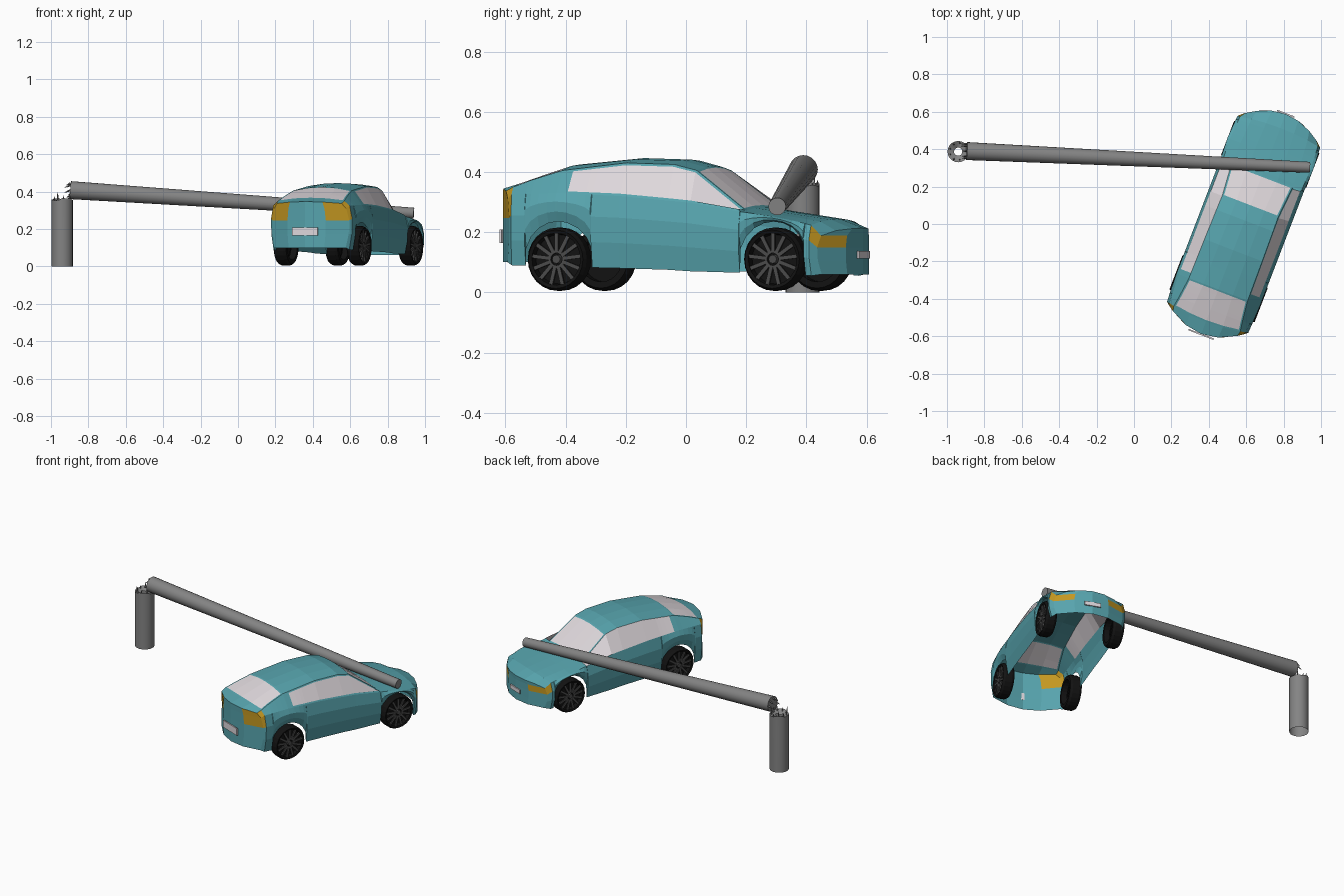
import bpy, bmesh, math, random
from mathutils import Vector, Matrix

if "Cube" in bpy.data.objects:
    bpy.data.objects.remove(bpy.data.objects["Cube"])
random.seed(4)

def mat(name, col):
    m = bpy.data.materials.new(name)
    m.diffuse_color = (*col, 1)
    m.use_nodes = True
    m.node_tree.nodes["Principled BSDF"].inputs["Base Color"].default_value = m.diffuse_color
    return m

TEAL = mat("teal paint", (.095, .37, .42))
GLASS = mat("pale glass", (.74, .69, .72))
AMBER = mat("amber light", (.55, .31, .015))
RUBBER = mat("black rubber", (.006, .006, .006))
SPOKE = mat("dark metal", (.07, .07, .07))
GREY = mat("pole grey", (.23, .23, .23))
CAR = Matrix.Translation((.585, 0, 0)) @ Matrix.Rotation(math.radians(-21), 4, 'Z')

def finish(bm, name, mats, matrix=Matrix(), smooth=False):
    bmesh.ops.recalc_face_normals(bm, faces=bm.faces)
    me = bpy.data.meshes.new(name)
    bm.to_mesh(me)
    bm.free()
    for m in mats:
        me.materials.append(m)
    if smooth:
        me.polygons.foreach_set("use_smooth", [True] * len(me.polygons))
        me.set_sharp_from_angle(angle=math.radians(35))
    ob = bpy.data.objects.new(name, me)
    ob.matrix_world = matrix
    bpy.context.collection.objects.link(ob)
    return ob

def rod(bm, a, b, r1, r2, sides=20, caps=True):
    a, b = Vector(a), Vector(b)
    d = b - a
    m = Matrix.Translation((a + b) / 2) @ d.to_track_quat('Z', 'Y').to_matrix().to_4x4()
    bmesh.ops.create_cone(bm, cap_ends=caps, segments=sides, radius1=r1, radius2=r2,
                          depth=d.length, matrix=m)

def box(bm, centre, size, rot=Matrix()):
    bmesh.ops.create_cube(bm, size=1, matrix=Matrix.Translation(centre) @ rot @ Matrix.Diagonal((*size, 1)))

# Car shell stations: forward, half width, sill z, shoulder z, rail half width, rail z, centre z
KEYS = [(-.63, .215, .10, .31, .185, .337, .347),
        (-.56, .228, .09, .325, .19, .35, .365),
        (-.375, .235, .085, .33, .168, .405, .425),
        (-.15, .235, .08, .32, .165, .43, .446),
        (.02, .235, .075, .305, .162, .425, .441),
        (.10, .235, .07, .298, .16, .405, .42),
        (.28, .235, .065, .268, .175, .272, .283),
        (.40, .24, .06, .252, .17, .258, .264),
        (.55, .232, .055, .223, .16, .235, .243),
        (.63, .21, .06, .188, .15, .205, .214)]
AXLES = (-.37, .40)

def station(f):
    for a, b in zip(KEYS, KEYS[1:]):
        if f <= b[0]:
            t = (f - a[0]) / (b[0] - a[0])
            return [p + (q - p) * t for p, q in zip(a, b)]

def warp(r, f, z):
    # ends are rounded in plan
    return (r, f * (1 - 2.8 * r * r * (f / .63) ** 10), z)

fs = {k[0] for k in KEYS} | {-.345}
for c in AXLES:
    fs |= {round(c + s * d, 4) for s in (-1, 1) for d in (0, .035, .07, .1, .12, .122)}
fs = sorted(fs)

bm = bmesh.new()
rings = []
for f in fs:
    _, w, sill, sh, rr, rz, top = station(f)
    for c in AXLES:  # wheel arches lift the sill
        if abs(f - c) < .1205:
            sill = .11 + math.sqrt(.125 ** 2 - (f - c) ** 2)
    sill = min(sill, sh - .012)
    half = [(w * k, sill + (sh - sill) * t) for k, t in ((.95, 0), (1.01, .35), (1.02, .7), (.96, 1))]
    half += [(rr, rz), (rr * .5, rz + .75 * (top - rz))]
    pts = half + [(0, top)] + [(-r, z) for r, z in reversed(half)]
    rings.append([bm.verts.new(warp(r, f, z)) for r, z in pts])

windows = {"left": [], "right": [], "front": [], "rear": []}
for i in range(len(fs) - 1):
    f = (fs[i] + fs[i + 1]) / 2
    for j in range(12):
        face = bm.faces.new((rings[i][j], rings[i][j + 1], rings[i + 1][j + 1], rings[i + 1][j]))
        band = min(j, 11 - j)
        if band == 3 and -.345 < f < .21:
            windows["right" if j < 6 else "left"].append(face)
        elif band >= 4 and .10 < f < .279:
            windows["front"].append(face)
        elif band >= 4 and -.56 < f < -.375:
            windows["rear"].append(face)
        elif (band == 2 and f > .55) or (band in (2, 3) and f < -.56):
            face.material_index = 2

# Nose and tail panels with the lights in their outer corners
for ring, f, light_rows in ((rings[0], -.63, (2, 3)), (rings[-1], .63, (2,))):
    rows = []
    for k in range(4):
        v = ring[k].co
        mid = [bm.verts.new(warp(v.x * u, f, v.z)) for u in (.5, 0, -.5)]
        rows.append([ring[k], *mid, ring[12 - k]])
    rows.append(ring[4:9])
    for k in range(4):
        for c in range(4):
            face = bm.faces.new((rows[k][c], rows[k][c + 1], rows[k + 1][c + 1], rows[k + 1][c]))
            if c in (0, 3) and k in light_rows:
                face.material_index = 2

# Window panes are inset into the shell
for faces in windows.values():
    bmesh.ops.inset_region(bm, faces=faces, thickness=.009, use_even_offset=True)
    for face in faces:
        face.material_index = 1
finish(bm, "car_body", [TEAL, GLASS, AMBER], CAR)

# Number plates, blank
for name, f, z, w, h in (("rear_plate", -.632, .187, .145, .045), ("front_plate", .631, .125, .10, .025)):
    bm = bmesh.new()
    box(bm, (0, f, z), (w, .008, h))
    finish(bm, name, [GLASS], CAR)

# Wheels
def lathe(bm, profile, n):
    loops = []
    for k in range(n):
        a = 2 * math.pi * k / n
        loops.append([bm.verts.new((x, r * math.cos(a), r * math.sin(a))) for r, x in profile])
    for k in range(n):
        p, q = loops[k], loops[(k + 1) % n]
        for j in range(len(profile) - 1):
            bm.faces.new((p[j], p[j + 1], q[j + 1], q[j]))

for side, sname in ((-1, "left"), (1, "right")):
    for f, fname in zip(AXLES, ("rear", "front")):
        place = CAR @ Matrix.Translation((side * .21, f, .11)) @ Matrix.Rotation(0 if side > 0 else math.pi, 4, 'Z')
        bm = bmesh.new()
        lathe(bm, [(.0, .005), (.082, .005), (.086, .03), (.097, .034), (.105, .02),
                   (.105, -.022), (.096, -.036), (.075, -.036), (.075, 0.0)], 24)
        bmesh.ops.remove_doubles(bm, verts=bm.verts, dist=1e-5)
        finish(bm, f"{fname}_{sname}_tyre", [RUBBER], place)
        bm = bmesh.new()
        for k in range(13):
            rot = Matrix.Rotation(2 * math.pi * k / 13, 4, 'X')
            box(bm, rot @ Vector((.024, 0, .053)), (.008, .013, .066), rot)
        rod(bm, (.01, 0, 0), (.03, 0, 0), .016, .014, 12)
        finish(bm, f"{fname}_{sname}_spokes", [SPOKE], place)

# Broken stump: hollow post with a torn rim and splinters
bm = bmesh.new()
base = Vector((-.94, .387, 0))
n = 20
loops = [[], [], []]
for k in range(n):
    a = 2 * math.pi * k / n
    d = Vector((math.cos(a), math.sin(a), 0))
    jag = random.uniform(-.008, .006)
    for loop, (r, z) in zip(loops, ((.057, 0), (.057, .36 + jag), (.022, .345 - jag))):
        loop.append(bm.verts.new(base + d * r + Vector((0, 0, z))))
for p, q in zip(loops, loops[1:]):
    for k in range(n):
        bm.faces.new((p[k], p[(k + 1) % n], q[(k + 1) % n], q[k]))
for k in range(9):
    a = 2 * math.pi * k / 9
    d = Vector((math.cos(a), math.sin(a), 0))
    foot = base + d * .045 + Vector((0, 0, .345))
    rod(bm, foot, foot + d * random.uniform(-.015, .01) + Vector((0, 0, random.uniform(.025, .055))), .006, .001, 4)
finish(bm, "pole_stump", [GREY], smooth=True)

# Fallen pole resting on the bonnet, with splinters at the broken end
A, B = Vector((-.895, .39, .408)), Vector((.94, .303, .285))
bm = bmesh.new()
rod(bm, A, B, .048, .029)
for k in range(8):
    a = 2 * math.pi * k / 8
    p = A + Vector((0, math.cos(a), math.sin(a))) * .038
    rod(bm, p, p + Vector((-random.uniform(.01, .035), 0, -.012)), .006, .001, 4)
finish(bm, "fallen_pole", [GREY], smooth=True)
